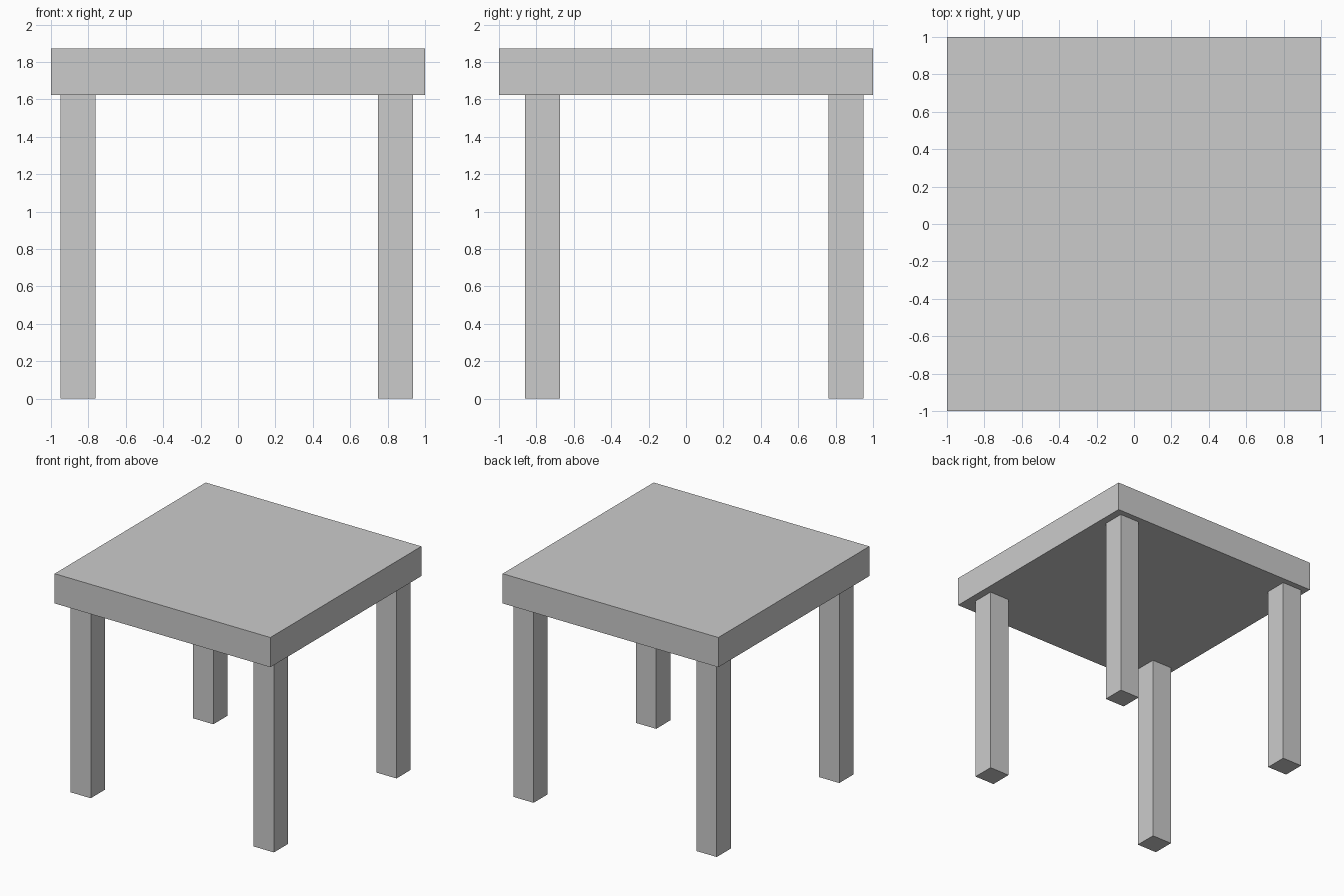
import bpy

if "Cube" in bpy.data.objects:
    bpy.data.objects.remove(bpy.data.objects["Cube"])


def box(name, lo, hi):
    """Axis-aligned box between two corners."""
    size = [b - a for a, b in zip(lo, hi)]
    mid = [(a + b) / 2 for a, b in zip(lo, hi)]
    bpy.ops.mesh.primitive_cube_add(size=1, location=mid)
    ob = bpy.context.object
    ob.name = name
    ob.scale = size
    bpy.ops.object.transform_apply(location=False, rotation=False, scale=True)
    return ob


UNDERSIDE, TOP = 1.623, 1.872

# thick square table top
box("table_top", (-1, -1, UNDERSIDE), (1, 1, TOP))

# four square legs, set slightly off centre
LEG = 0.187
for side, x in (("left", -0.95), ("right", 0.748)):
    for end, y in (("front", -0.86), ("back", 0.763)):
        box(f"{end}_{side}_leg", (x, y, 0), (x + LEG, y + LEG, UNDERSIDE))
